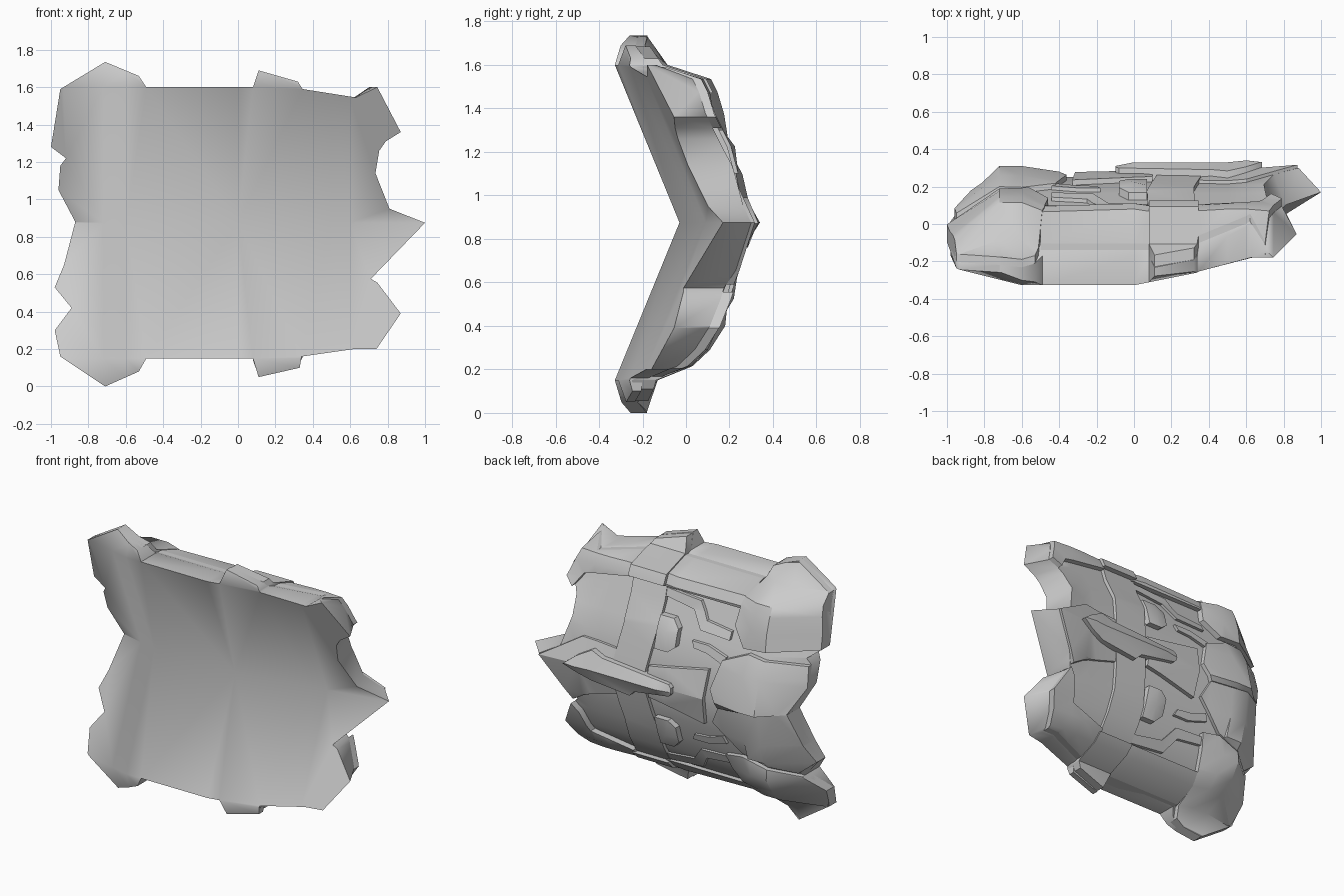
import bpy, bmesh, math

if "Cube" in bpy.data.objects:
    bpy.data.objects.remove(bpy.data.objects["Cube"])

MID = 0.875  # height of the central fold
# Outside profile: (distance from the fold, depth) above and below it
UPPER = [(0, .25), (.22, .20), (.35, .165), (.5, .09), (.6, .06), (.66, .03), (.725, -.17), (.87, -.27)]
LOWER = [(0, .25), (.22, .20), (.35, .16), (.475, .11), (.585, .04), (.66, -.04), (.725, -.2), (.88, -.29)]

metal = bpy.data.materials.new("plain_grey")
metal.diffuse_color = (0.6, 0.6, 0.6, 1)
metal.use_nodes = True
metal.node_tree.nodes["Principled BSDF"].inputs["Base Color"].default_value = metal.diffuse_color


def front_y(x, z):
    """Folded hollow face, swept back towards both sides."""
    d = abs(z - MID)
    return (-.03 - .41 * min(d, .725) + .3 * max(0, d - .725)
            + .2 * max(0, x) + .25 * max(0, -x - .6))


def back_y(x, z):
    """Faceted armour profile on the outside."""
    d = min(abs(z - MID), .869)
    knots = UPPER if z > MID else LOWER
    for (a, ya), (b, yb) in zip(knots, knots[1:]):
        if a <= d <= b:
            y = ya + (yb - ya) * (d - a) / (b - a)
            break
    y -= .65 * max(0, -x - .72)
    y += .1 * max(0, x - .5) * (d < .3)
    return max(y, front_y(x, z) + .04)


def taper(x):
    """The outside is narrower than the hollow face on the pointed side."""
    return x - .3 * max(0, x - .6)


def cut(bm, geom, planes):
    for co, no in planes:
        ret = bmesh.ops.bisect_plane(bm, geom=geom, dist=1e-5, plane_co=co, plane_no=no)
        geom = list(set(ret["geom"]) | set(ret["geom_cut"]))


def plate(name, outline, raise_by=0, rim=0, rim_raise=.5, shell=False, angle=30):
    """Cut an outline along the fold lines, then wrap it on the armour."""
    bm = bmesh.new()
    bm.faces.new([bm.verts.new((x, 0, z)) for x, z in outline])
    if rim:
        bmesh.ops.inset_region(bm, faces=bm.faces[:], thickness=rim, use_boundary=True)
    main = [((0, 0, MID), (0, 0, 1))] + [((x, 0, 0), (1, 0, 0)) for x in (-.72, -.6, 0, .5, .6)]
    extra = [((0, 0, MID + s * k[0]), (0, 0, 1)) for s, t in ((1, UPPER), (-1, LOWER)) for k in t[1:-1]]
    extra.append(((0, 0, MID + .725), (0, 0, 1)))
    front_cuts = [((0, 0, MID + s * .725), (0, 0, 1)) for s in (-1, 1)]
    cut(bm, bm.verts[:] + bm.edges[:] + bm.faces[:], main + (front_cuts if shell else extra))
    edge = {(round(v.co.x, 4), round(v.co.z, 4)) for v in bm.verts if v.is_boundary}
    ret = bmesh.ops.extrude_face_region(bm, geom=bm.faces[:], use_keep_orig=True)
    for v in ret["geom"]:
        if isinstance(v, bmesh.types.BMVert):
            v.co.y = 1
    if shell:  # fold lines on the outside only, so the hollow face stays plain
        outside = [f for f in bm.faces if all(v.co.y > .5 for v in f.verts)]
        geom = set(outside)
        for f in outside:
            geom.update(f.verts, f.edges)
        cut(bm, list(geom), extra)
    bmesh.ops.triangulate(bm, faces=[f for f in bm.faces if len(f.verts) > 4])
    for v in bm.verts:
        x, z = v.co.x, v.co.z
        if v.co.y > .5:
            on_rim = rim and (round(x, 4), round(z, 4)) in edge
            v.co.y = back_y(x, z) + raise_by * (rim_raise if on_rim else 1)
            v.co.x = taper(x)
        elif shell:
            v.co.y = front_y(x, z)
        else:
            v.co.y = max(front_y(x, z) + .01, back_y(x, z) - .05)
            v.co.x = taper(x)
    bmesh.ops.recalc_face_normals(bm, faces=bm.faces[:])
    me = bpy.data.meshes.new(name)
    bm.to_mesh(me)
    bm.free()
    me.materials.append(metal)
    ob = bpy.data.objects.new(name, me)
    bpy.context.collection.objects.link(ob)
    bpy.ops.object.select_all(action='DESELECT')
    ob.select_set(True)
    bpy.context.view_layer.objects.active = ob
    bpy.ops.object.shade_smooth_by_angle(angle=math.radians(angle))


def pair(name, outline, *args, **kw):
    """Same part above and below the fold."""
    plate("upper_" + name, outline, *args, **kw)
    plate("lower_" + name, [(x, 2 * MID - .01 - z) for x, z in outline], *args, **kw)


# Main folded shell
plate("shell", [
    (.345, 1.59), (.63, 1.545), (.745, 1.6), (.87, 1.36), (.79, 1.31), (.755, 1.26), (.735, 1.14),
    (.81, .95), (1, .875), (.71, .575), (.745, .555), (.87, .39), (.74, .2), (.62, .2), (.34, .16),
    (.33, .1), (.11, .05), (.08, .15), (-.49, .15), (-.53, .08), (-.71, 0), (-.95, .16), (-.98, .3),
    (-.89, .42), (-.98, .53), (-.93, .65), (-.87, .88), (-.96, 1.05), (-.95, 1.18), (-.92, 1.22),
    (-1, 1.28), (-.95, 1.59), (-.71, 1.735), (-.53, 1.66), (-.49, 1.6), (.08, 1.6), (.11, 1.69),
    (.32, 1.63)], shell=True, angle=55)

# Thick side padding: corner pads and the two middle blocks
plate("upper_corner_pad", [(-1, 1.28), (-.95, 1.59), (-.71, 1.735), (-.53, 1.66), (-.48, 1.5),
                           (-.46, 1.36), (-.56, 1.25)], .085, .035, angle=35)
plate("lower_corner_pad", [(-.98, .3), (-.95, .16), (-.71, 0), (-.53, .08), (-.47, .3),
                           (-.42, .5), (-.55, .52), (-.89, .42)], .07, .035, angle=35)
plate("upper_side_block", [(-.87, .88), (-.96, 1.05), (-.95, 1.18), (-.6, 1.22), (-.42, 1.14),
                           (-.36, .95), (-.42, .84)], .06, .035, angle=35)
plate("lower_side_block", [(-.87, .88), (-.93, .65), (-.98, .53), (-.87, .44), (-.55, .54),
                           (-.36, .72), (-.42, .84)], .045, .035, angle=35)

# Rolled bars along the upper and lower edges, with the pointed side corners
pair("edge_bar", [(-.5, 1.59), (.1, 1.59), (.1, 1.46), (-.5, 1.46)], .05, .015, .7)
plate("upper_corner_bar", [(.33, 1.58), (.63, 1.54), (.745, 1.59), (.87, 1.36), (.79, 1.31),
                           (.7, 1.4), (.33, 1.46)], .05, .015, .8)
plate("lower_corner_bar", [(.33, .165), (.62, .205), (.74, .205), (.87, .39), (.745, .555),
                           (.68, .5), (.62, .36), (.33, .29)], .06, .015, .8)

# Strap running over the whole height, with thick end clasps
plate("strap", [(.08, 1.58), (.33, 1.57), (.32, 1.2), (.36, .95), (.36, .8), (.32, .55),
                (.33, .18), (.08, .17), (.07, .5), (.12, .8), (.12, .95), (.07, 1.25)], .05, .02, .5)
pair("strap_clasp", [(.08, 1.47), (.08, 1.6), (.11, 1.685), (.32, 1.63), (.345, 1.585), (.345, 1.47)],
     .09, .02, .7)

# Back swept side wing
plate("side_wing", [(.33, 1.02), (.6, 1.04), (.81, .95), (.99, .875), (.72, .59), (.55, .66),
                    (.33, .72)], .035, .03, .5)

# Centre plate, tapered bar and bosses
plate("centre_plate", [(-.33, 1.06), (-.02, 1.0), (.1, .98), (.1, .77), (-.02, .75), (-.3, .69)],
      .035, .015, .8)
plate("tapered_bar", [(-.1, .9), (-.08, .92), (.42, .96), (.5, .99), (.72, .87), (.5, .79),
                      (.22, .76), (.18, .8), (-.08, .84), (-.1, .86)], .08, .02, .75)
pair("boss", [(-.08, 1.25), (-.03, 1.3), (.07, 1.3), (.07, 1.1), (-.03, 1.1), (-.08, 1.14)],
     .06, .02, .7)

# Raised ledges on the recessed panel
pair("stepped_ledge", [(.08, 1.4), (-.14, 1.37), (-.22, 1.27), (-.44, 1.26), (-.44, 1.31),
                       (-.25, 1.33), (-.18, 1.43), (.08, 1.45)], .03, .008, .7)
pair("slit_ledge", [(-.44, 1.16), (-.3, 1.2), (-.18, 1.2), (-.2, 1.16), (-.3, 1.15), (-.42, 1.11)],
     .03, .008, .7)
